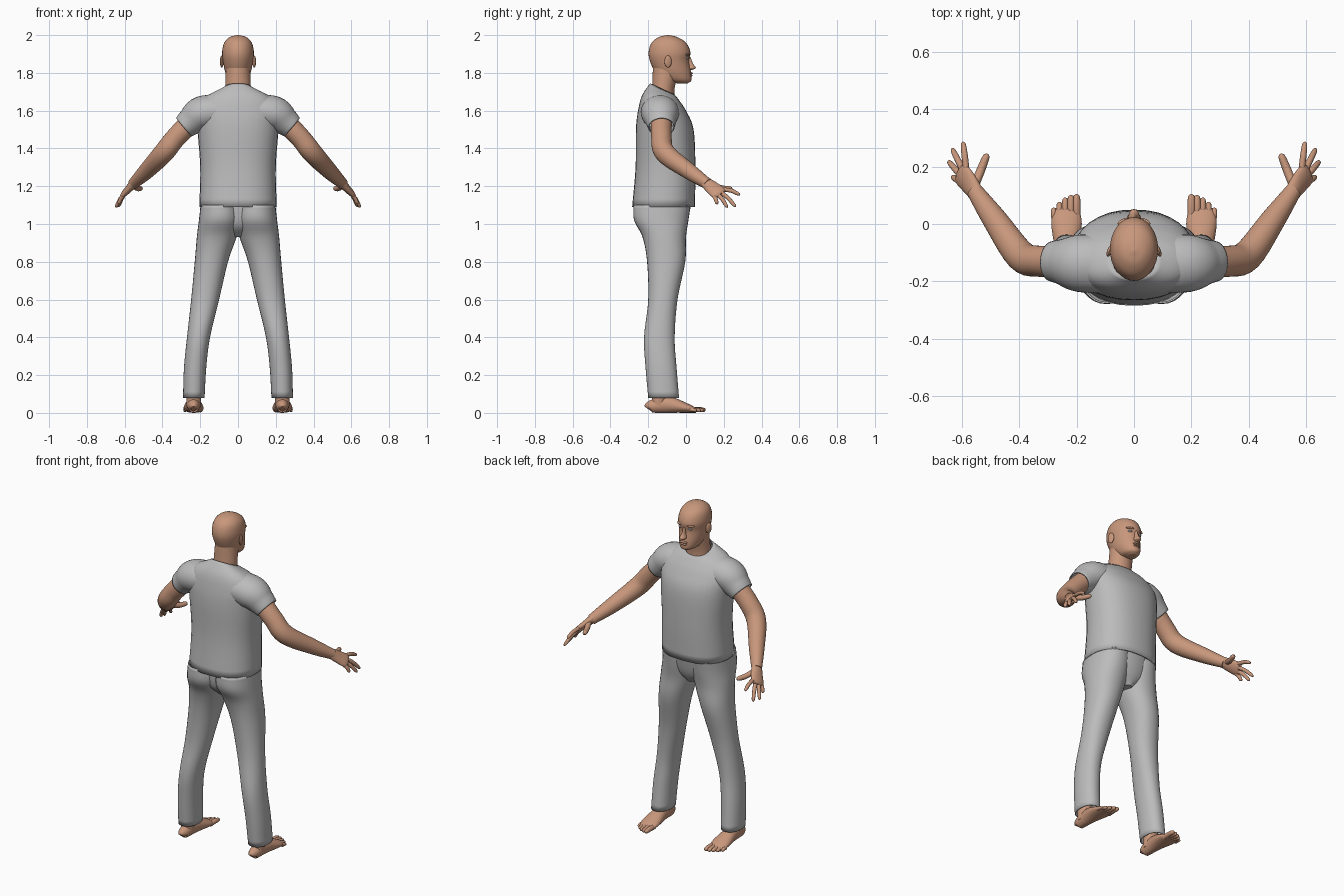
import bpy, bmesh, math
from mathutils import Vector

if "Cube" in bpy.data.objects:
    bpy.data.objects.remove(bpy.data.objects["Cube"], do_unlink=True)


def material(name, color):
    mat = bpy.data.materials.new(name)
    mat.use_nodes = True
    mat.diffuse_color = (*color, 1)
    shader = mat.node_tree.nodes["Principled BSDF"]
    shader.inputs["Base Color"].default_value = (*color, 1)
    return mat


SKIN = material("skin", (.58, .31, .2))
CLOTH = material("grey_cloth", (.5, .5, .5))
EYE = material("eye_white", (.6, .6, .6))


def flowing(rows, steps=5):
    """Fill in rows of numbers along a smooth curve through all of them."""
    first = [2 * a - b for a, b in zip(rows[0], rows[1])]
    last = [2 * a - b for a, b in zip(rows[-1], rows[-2])]
    padded = [first, *rows, last]
    result = []
    for window in zip(padded, padded[1:], padded[2:], padded[3:]):
        for step in range(steps):
            t = step / steps
            result.append([
                q + t / 2 * (r - p + t * (2 * p - 5 * q + 4 * r - s
                                          + t * (3 * q - p - 3 * r + s)))
                for p, q, r, s in zip(*window)])
    return result + [rows[-1]]


def loft(name, rings, mat, side=1, segments=32, caps=True, power=1, thickness=0):
    """Skin a row of rings, each given as a centre and two half axes."""
    def squared(value):
        return math.copysign(abs(value) ** power, value)

    bm = bmesh.new()
    loops = []
    for centre, wide, deep in rings:
        loop = []
        for i in range(segments):
            angle = math.tau * i / segments
            p = centre + wide * squared(math.cos(angle)) + deep * squared(math.sin(angle))
            loop.append(bm.verts.new((p.x * side, p.y, p.z)))
        loops.append(loop)
    for low, high in zip(loops, loops[1:]):
        for i in range(segments):
            bm.faces.new((low[i - 1], low[i], high[i], high[i - 1]))
    if caps:
        bm.faces.new(loops[0])
        bm.faces.new(loops[-1])
    bmesh.ops.recalc_face_normals(bm, faces=bm.faces)
    for face in bm.faces:
        face.smooth = len(face.verts) == 4
    mesh = bpy.data.meshes.new(name)
    bm.to_mesh(mesh)
    bm.free()
    mesh.materials.append(mat)
    part = bpy.data.objects.new(name, mesh)
    bpy.context.collection.objects.link(part)
    if thickness:
        shell = part.modifiers.new("cloth_thickness", "SOLIDIFY")
        shell.thickness = thickness
        shell.offset = -1


def stack(name, rows, mat, **options):
    """Loft level rings: height, x centre, half width, back, front, forward tilt."""
    rings = []
    for z, x, half, back, front, tilt in flowing(rows):
        rings.append((Vector((x, (back + front) / 2, z)), Vector((half, 0, 0)),
                      Vector((0, (front - back) / 2, -tilt))))
    loft(name, rings, mat, **options)


def body(name, rows, mat, **options):
    """Stack on the centre line without tilt."""
    stack(name, [(z, 0, half, back, front, 0) for z, half, back, front in rows],
          mat, **options)


def tube(name, rows, mat, wide=(0, 0, 1), **options):
    """Sweep along x, y, z with a radius along the wide axis and another across it."""
    rows = flowing(rows)
    points = [Vector(row[:3]) for row in rows]
    rings = []
    for i, point in enumerate(points):
        ahead = points[min(i + 1, len(points) - 1)]
        along = (ahead - points[max(i - 1, 0)]).normalized()
        axis = Vector(wide)
        axis = (axis - along * axis.dot(along)).normalized()
        rings.append((point, axis * rows[i][3], along.cross(axis) * rows[i][4]))
    loft(name, rings, mat, **options)


def digit(name, base, tip, radius, bend, side):
    """Finger or toe with a raised middle and a rounded end."""
    base, tip = Vector(base), Vector(tip)
    rows = []
    for t, scale in ((0, 1), (.5, 1), (.9, .8), (1, .2)):
        point = base.lerp(tip, t)
        point.z += bend * math.sin(math.pi * t)
        rows.append((*point, radius * scale, radius * scale))
    tube(name, rows, SKIN, side=side, segments=12)


def ball(name, place, size, mat, turn=0):
    bpy.ops.mesh.primitive_uv_sphere_add(segments=20, ring_count=12, radius=1,
                                         location=place, rotation=(0, 0, turn))
    part = bpy.context.object
    part.name = name
    part.scale = size
    part.data.materials.append(mat)
    bpy.ops.object.shade_smooth()


# Shirt body, tilted towards the open neckline
stack("shirt_body", [
    (1.09, 0, .205, -.285, .047, 0), (1.3, 0, .2, -.267, .05, 0),
    (1.5, 0, .215, -.265, .04, 0), (1.6, 0, .22, -.254, 0, 0),
    (1.67, 0, .175, -.233, -.04, .01), (1.715, 0, .075, -.19, -.06, .03)],
    CLOTH, caps=False, power=.87, thickness=.005)

# Neck, head and nose
body("neck", [(1.64, .072, -.19, -.06), (1.72, .068, -.18, -.06),
              (1.83, .064, -.175, -.03)], SKIN)
body("head", [
    (1.745, .02, -.05, .01), (1.76, .048, -.11, .028), (1.8, .067, -.16, .027),
    (1.86, .079, -.19, .017), (1.91, .084, -.198, .023), (1.96, .073, -.182, 0),
    (1.99, .043, -.143, -.048), (2, .005, -.1, -.09)], SKIN)
body("nose", [(1.815, .008, 0, .03), (1.826, .019, 0, .052),
              (1.85, .011, 0, .037), (1.885, .008, 0, .024)], SKIN)
ball("upper_lip", (0, .023, 1.798), (.025, .013, .006), SKIN)
ball("lower_lip", (0, .023, 1.786), (.022, .013, .006), SKIN)

# Trouser seat joining the legs
body("trouser_seat", [(.93, .03, -.17, -.03), (1, .16, -.235, .005),
                      (1.12, .195, -.25, .03)], CLOTH)

for label, side in (("left", 1), ("right", -1)):
    # Brow, eye and ear
    ball(label + "_brow", (side * .032, .008, 1.897), (.026, .012, .007), SKIN, -side * .3)
    ball(label + "_eye", (side * .032, .005, 1.878), (.013, .012, .006), EYE, -side * .3)
    ball(label + "_ear", (side * .086, -.095, 1.86), (.008, .02, .032), SKIN, side * .3)

    # Trouser leg rising into the buttock
    stack(label + "_trouser_leg", [
        (.08, .234, .057, -.2, -.037, 0), (.24, .227, .059, -.214, -.05, 0),
        (.4, .209, .061, -.222, -.06, 0), (.6, .174, .074, -.2, -.045, 0),
        (.8, .141, .088, -.206, -.004, 0), (.93, .113, .105, -.23, 0, 0),
        (1.02, .097, .11, -.275, .013, 0), (1.1, .094, .104, -.278, .025, 0)],
        CLOTH, side=side, caps=False, power=.92, thickness=.006)

    # Sleeve and bare arm
    tube(label + "_sleeve", [
        (.08, -.14, 1.6, .085, .1), (.19, -.137, 1.585, .092, .1),
        (.25, -.132, 1.543, .076, .08), (.286, -.13, 1.513, .064, .07)],
        CLOTH, side=side, caps=False, thickness=.006)
    tube(label + "_arm", [
        (.24, -.13, 1.55, .056, .056), (.33, -.13, 1.457, .054, .054),
        (.395, -.11, 1.375, .054, .054), (.485, .015, 1.28, .043, .043),
        (.555, .115, 1.212, .029, .029)], SKIN, side=side)

    # Palm, fingers and thumb
    tube(label + "_palm", [
        (.54, .092, 1.23, .028, .025), (.575, .142, 1.19, .04, .02),
        (.6, .172, 1.165, .042, .016), (.608, .183, 1.155, .032, .009)],
        SKIN, wide=(-.2, .6, .3), side=side)
    first, last = Vector((.585, .195, 1.183)), Vector((.606, .147, 1.15))
    tips = {"index": (.596, .286, 1.153), "middle": (.634, .263, 1.09),
            "ring": (.647, .219, 1.087), "little": (.633, .165, 1.105)}
    for i, (finger, tip) in enumerate(tips.items()):
        digit(f"{label}_{finger}_finger", first.lerp(last, i / 3), tip, .011, .008, side)
    digit(label + "_thumb", (.555, .135, 1.207), (.511, .245, 1.188), .015, -.008, side)

    # Ankle, foot and toes
    tube(label + "_ankle", [(.235, -.145, .03, .036, .036), (.235, -.135, .2, .045, .045)],
         SKIN, wide=(1, 0, 0), side=side)
    sole = ((-.2, .012, .02), (-.185, .03, .033), (-.1, .039, .044), (0, .053, .026),
            (.055, .042, .012))
    tube(label + "_foot", [(.235, y, rise, half, rise) for y, half, rise in sole],
         SKIN, wide=(1, 0, 0), side=side)
    for i in range(5):
        x, radius = .2 + .02 * i, .014 - .001 * i
        digit(f"{label}_toe_{i + 1}", (x, .02, .016), (x, .104 - .003 * i * i, radius),
              radius, .003, side)
